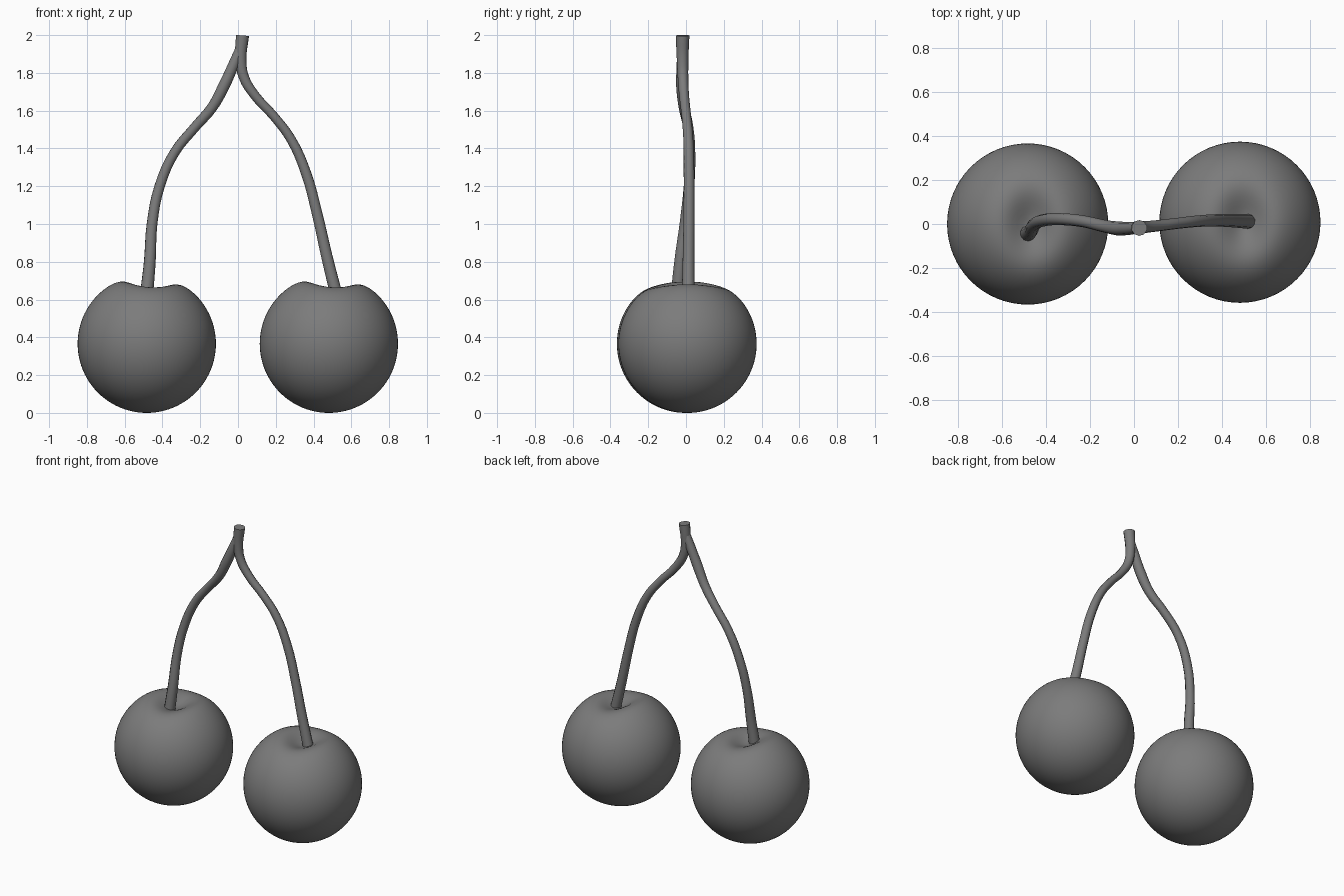
import bpy
import math
from mathutils import Vector

cube = bpy.data.objects.get("Cube")
if cube:
    bpy.data.objects.remove(cube, do_unlink=True)

grey = bpy.data.materials.new("plain_grey")
grey.use_nodes = True
colour = (0.2, 0.2, 0.2, 1)
grey.diffuse_color = colour
grey.node_tree.nodes["Principled BSDF"].inputs["Base Color"].default_value = colour

RADIUS = 0.366


def make_fruit(name, x, y):
    """Sphere with a dimple stretched into a crease along y."""
    bpy.ops.mesh.primitive_uv_sphere_add(
        segments=64, ring_count=48, radius=RADIUS, location=(x, y, RADIUS))
    fruit = bpy.context.object
    fruit.name = name
    for v in fruit.data.vertices:
        if v.co.z > 0:
            dx = (v.co.x - 0.018) / 0.103
            dy = v.co.y / 0.145
            v.co.z -= 0.1 * math.exp(-dx * dx - dy * dy)
    fruit.data.materials.append(grey)
    bpy.ops.object.shade_smooth()


def make_stem(name, points):
    """Tapered tube through (x, y, z, radius) points."""
    curve = bpy.data.curves.new(name, "CURVE")
    curve.dimensions = "3D"
    curve.bevel_depth = 1
    curve.bevel_resolution = 3
    curve.resolution_u = 4
    curve.use_fill_caps = True
    spline = curve.splines.new("BEZIER")
    spline.bezier_points.add(len(points) - 1)
    for bp, (x, y, z, r) in zip(spline.bezier_points, points):
        bp.co = Vector((x, y, z))
        bp.radius = r
        bp.handle_left_type = bp.handle_right_type = "AUTO"
    stem = bpy.data.objects.new(name, curve)
    bpy.context.collection.objects.link(stem)
    curve.materials.append(grey)
    bpy.ops.object.select_all(action="DESELECT")
    stem.select_set(True)
    bpy.context.view_layer.objects.active = stem
    bpy.ops.object.convert(target="MESH")
    bpy.ops.object.shade_smooth_by_angle(angle=math.radians(50))


# Fruits
make_fruit("right_fruit", -0.483, 0)
make_fruit("left_fruit", 0.481, 0.008)

# Stem that carries on to the cut top end
make_stem("left_stem", [
    (0.522, 0.012, 0.62, 0.034), (0.47, 0.014, 0.83, 0.031),
    (0.42, 0.016, 1.05, 0.029), (0.36, 0.016, 1.27, 0.028),
    (0.28, 0.012, 1.45, 0.026), (0.19, 0.002, 1.57, 0.025),
    (0.09, -0.01, 1.68, 0.026), (0.03, -0.016, 1.78, 0.028),
    (0.015, -0.018, 1.88, 0.031), (0.024, -0.018, 1.998, 0.036)])

# Stem that joins it just below the top
make_stem("right_stem", [
    (-0.485, -0.045, 0.62, 0.036), (-0.467, -0.03, 0.8, 0.032),
    (-0.455, -0.005, 1.0, 0.029), (-0.415, 0.016, 1.2, 0.028),
    (-0.335, 0.022, 1.38, 0.027), (-0.23, 0.012, 1.51, 0.027),
    (-0.135, -0.01, 1.62, 0.029), (-0.075, -0.02, 1.73, 0.032),
    (-0.025, -0.02, 1.84, 0.03), (0.012, -0.018, 1.93, 0.026)])
